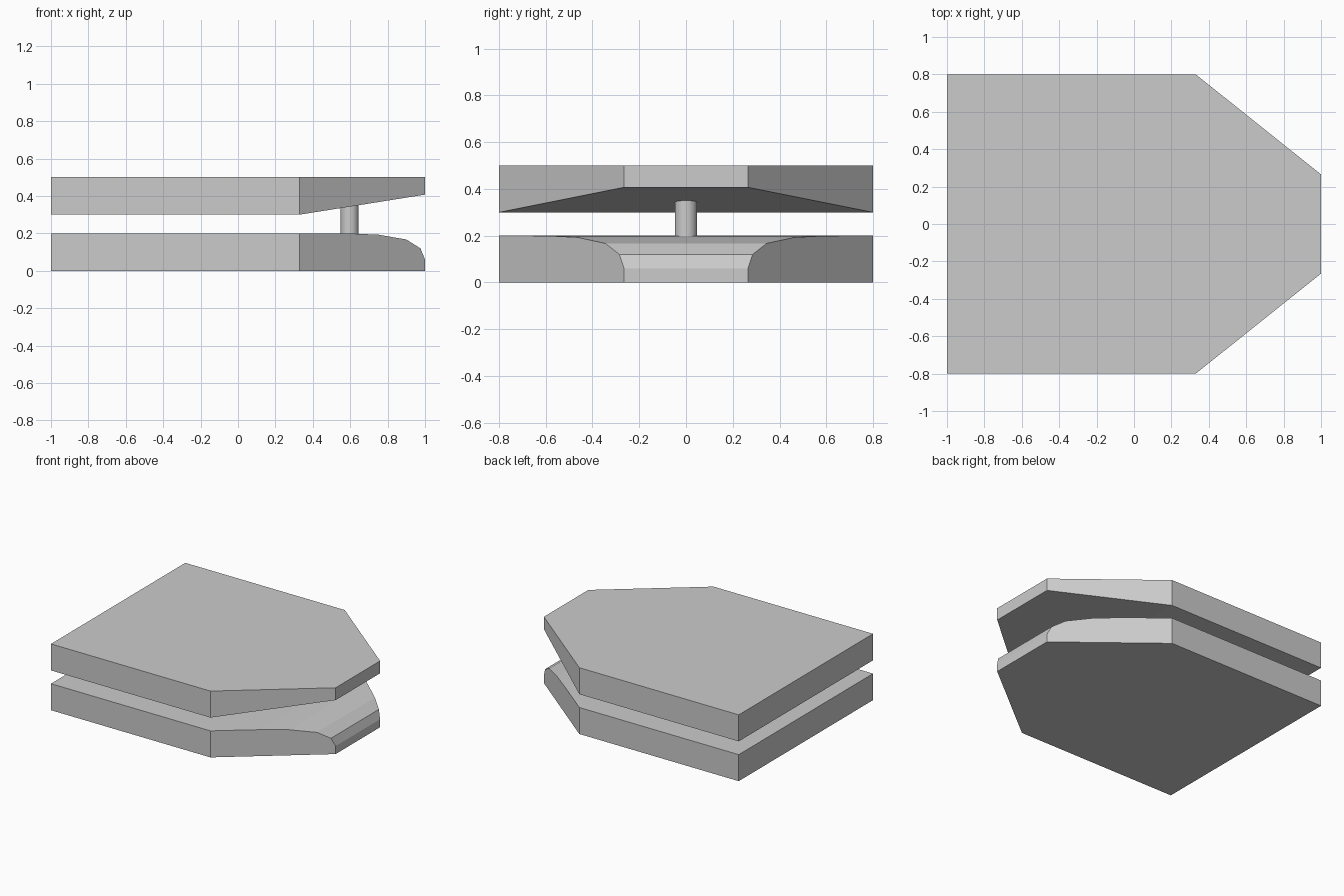
import bpy, bmesh
from mathutils import Vector

if "Cube" in bpy.data.objects:
    bpy.data.objects.remove(bpy.data.objects["Cube"])

HALF_W, NOSE_W, CORNER_X = 0.8, 0.265, 0.33


def plate(name, profile):
    """Extrude an x-z side profile across y, then cut both front corners."""
    bm = bmesh.new()
    face = bm.faces.new([bm.verts.new((x, -HALF_W, z)) for x, z in profile])
    ext = bmesh.ops.extrude_face_region(bm, geom=[face])
    verts = [g for g in ext["geom"] if isinstance(g, bmesh.types.BMVert)]
    bmesh.ops.translate(bm, verts=verts, vec=(0, 2 * HALF_W, 0))
    for side in (-1, 1):
        normal = Vector((HALF_W - NOSE_W, side * (1 - CORNER_X), 0)).normalized()
        cut = bmesh.ops.bisect_plane(
            bm, geom=bm.verts[:] + bm.edges[:] + bm.faces[:], dist=1e-5,
            plane_co=(1, side * NOSE_W, 0), plane_no=normal, clear_outer=True)
        edges = [g for g in cut["geom_cut"] if isinstance(g, bmesh.types.BMEdge)]
        bmesh.ops.holes_fill(bm, edges=edges, sides=0)
    bmesh.ops.recalc_face_normals(bm, faces=bm.faces[:])
    mesh = bpy.data.meshes.new(name)
    bm.to_mesh(mesh)
    bm.free()
    obj = bpy.data.objects.new(name, mesh)
    bpy.context.collection.objects.link(obj)
    return obj


# Lower plate with a rounded nose
plate("lower_plate", [(-1, 0), (1, 0), (1, 0.06), (0.975, 0.12), (0.9, 0.167),
                      (0.75, 0.193), (0.6, 0.199), (0.48, 0.2), (-1, 0.2)])

# Upper plate with a sloped underside at the nose
plate("upper_plate", [(-1, 0.3), (CORNER_X, 0.3), (1, 0.407), (1, 0.5), (-1, 0.5)])

# Pin joining the plates
bpy.ops.mesh.primitive_cylinder_add(vertices=32, radius=0.048, depth=0.18,
                                    location=(0.597, 0, 0.27))
bpy.context.object.name = "pin"
bpy.ops.object.shade_smooth_by_angle()
